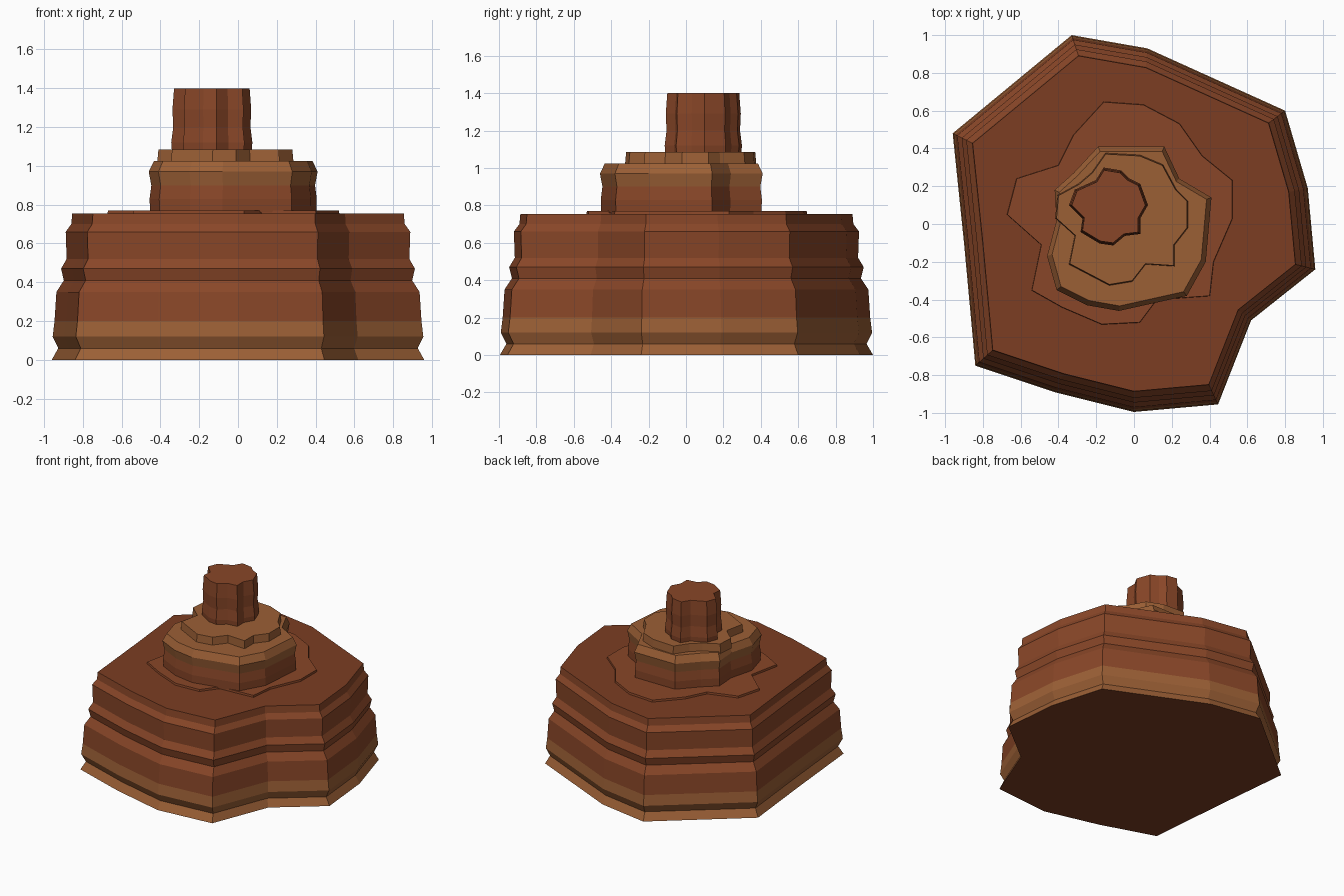
import bpy

def material(name, color):
    m = bpy.data.materials.new(name)
    m.diffuse_color = (*color, 1)
    return m

RED = material("red_rock", (0.25, 0.062, 0.021))
RUST = material("rust_rock", (0.20, 0.047, 0.016))
SAND = material("sand_rock", (0.33, 0.115, 0.036))
MATS = [RED, RUST, SAND]

def strata(name, outline, center, profile, bands, cap):
    """Stack scaled copies of an outline; profile is (z, scale) per ring."""
    cx, cy = center
    n = len(outline)
    verts = [(cx + (x - cx) * s, cy + (y - cy) * s, z)
             for z, s in profile for x, y in outline]
    faces = [tuple(reversed(range(n)))]
    slots = [1]
    for r in range(len(profile) - 1):
        for i in range(n):
            j = (i + 1) % n
            faces.append((r * n + i, r * n + j, r * n + n + j, r * n + n + i))
            slots.append(bands[r])
    faces.append(tuple(range(len(verts) - n, len(verts))))
    slots.append(cap)
    me = bpy.data.meshes.new(name)
    me.from_pydata(verts, [], faces)
    for m in MATS:
        me.materials.append(m)
    for p, s in zip(me.polygons, slots):
        p.material_index = s
    ob = bpy.data.objects.new(name, me)
    bpy.context.collection.objects.link(ob)
    return ob

# Outlines run counter-clockwise seen from above
base = [(0.96, -0.24), (0.92, 0.19), (0.80, 0.60), (0.07, 0.93), (-0.33, 1.0),
        (-0.96, 0.48), (-0.90, -0.10), (-0.84, -0.75), (-0.42, -0.89),
        (0, -0.995), (0.445, -0.955), (0.62, -0.51)]
apron = [(0.52, 0.03), (0.52, 0.23), (0.36, 0.36), (0.24, 0.53), (0.05, 0.63),
         (-0.16, 0.645), (-0.32, 0.47), (-0.40, 0.31), (-0.62, 0.24),
         (-0.67, 0.05), (-0.49, -0.11), (-0.54, -0.35), (-0.38, -0.44),
         (-0.17, -0.53), (0.03, -0.52), (0.12, -0.40), (0.40, -0.38),
         (0.42, -0.20)]
shoulder = [(0.41, 0.14), (0.24, 0.24), (0.16, 0.41), (-0.19, 0.41),
            (-0.32, 0.27), (-0.42, 0.18), (-0.41, 0.02), (-0.46, -0.17),
            (-0.41, -0.35), (-0.25, -0.43), (-0.08, -0.46), (0.28, -0.38),
            (0.38, -0.20)]
ledge = [(0.28, -0.02), (0.28, 0.12), (0.22, 0.18), (0.15, 0.31), (0.03, 0.36),
         (-0.15, 0.37), (-0.22, 0.27), (-0.29, 0.21), (-0.40, 0.15),
         (-0.41, 0.03), (-0.31, -0.06), (-0.34, -0.21), (-0.13, -0.32),
         (-0.01, -0.30), (0.06, -0.21), (0.21, -0.22), (0.21, -0.11)]
spire = [(0.07, 0.10), (0.03, 0.21), (-0.03, 0.24), (-0.07, 0.28),
         (-0.16, 0.295), (-0.20, 0.23), (-0.31, 0.18), (-0.34, 0.10),
         (-0.27, 0.03), (-0.28, -0.04), (-0.18, -0.10), (-0.11, -0.11),
         (-0.05, -0.06), (0.03, -0.05), (0.03, 0.03)]

# Wide layered base
strata("mesa_base", base, (0, 0),
       [(0, 1), (0.06, 0.965), (0.12, 0.995), (0.20, 0.985), (0.35, 0.975),
        (0.41, 0.935), (0.47, 0.95), (0.52, 0.92), (0.66, 0.925),
        (0.70, 0.895), (0.755, 0.89)], [2, 2, 2, 0, 0, 0, 0, 0, 0, 0], 1)
# Tapered inner rock showing as a thin step on the base
strata("apron", apron, (-0.05, 0.03), [(0, 1.2), (0.77, 1)], [0], 0)
# Middle shoulder
strata("shoulder", shoulder, (-0.02, -0.02),
       [(0.76, 0.985), (0.83, 0.99), (0.90, 0.97), (0.97, 1.0), (1.025, 0.94)],
       [0, 0, 2, 2], 2)
# Upper ledge
strata("upper_ledge", ledge, (-0.06, 0.02), [(1.01, 1.02), (1.085, 1)], [2], 2)
# Tall spire
strata("spire", spire, (-0.13, 0.09),
       [(1.07, 1.0), (1.12, 1.02), (1.20, 0.97), (1.29, 0.99), (1.40, 0.95)],
       [0, 0, 0, 0], 0)
